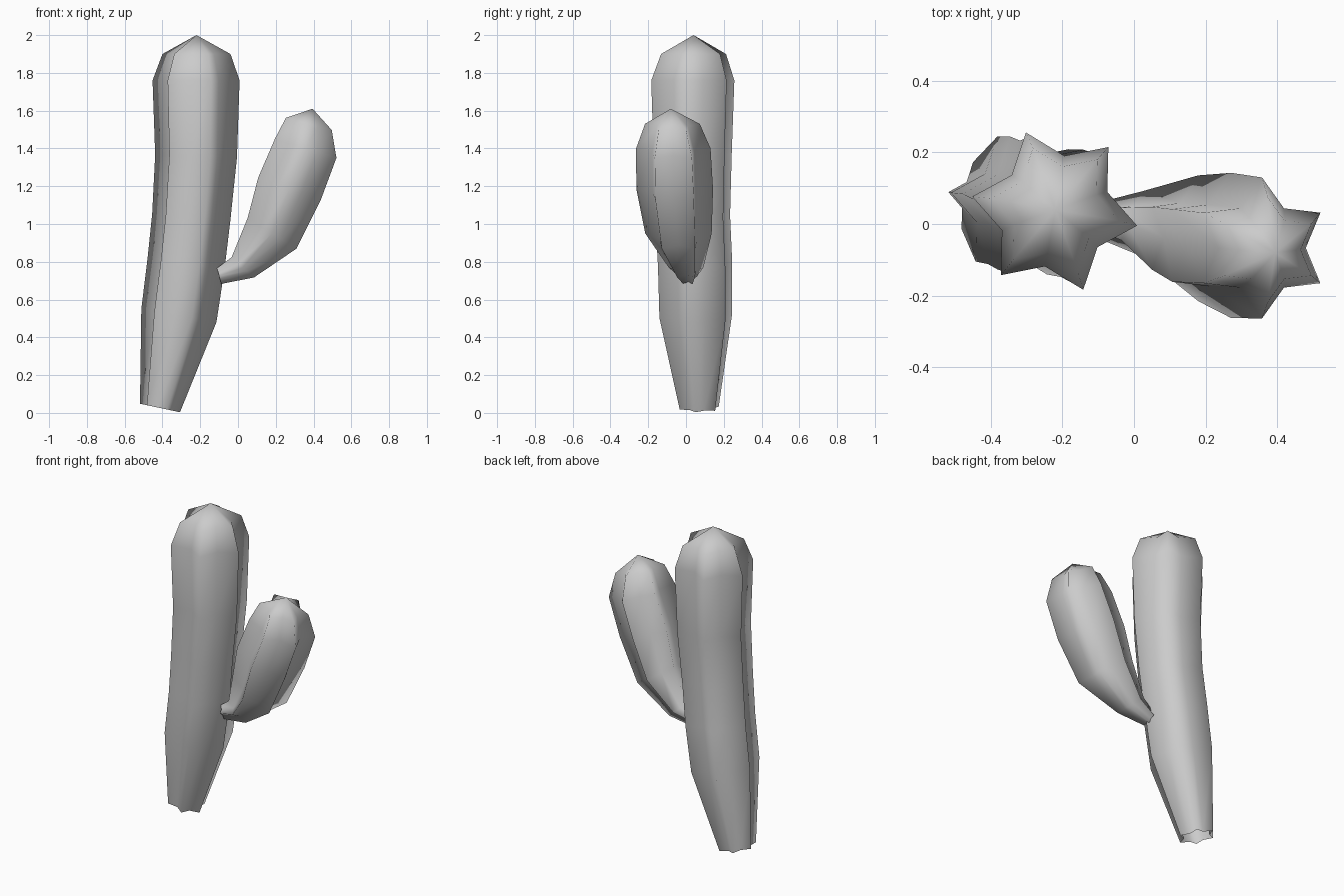
import bpy, bmesh
from math import sin, cos, radians, pi
from mathutils import Vector

if "Cube" in bpy.data.objects:
    bpy.data.objects.remove(bpy.data.objects["Cube"])

RIBS = 6


def ribbed_stem(name, rings, tip, phase, valley):
    """Sweep a six-pointed star through rings (x, y, z, radius, tilt) to a pointed tip."""
    bm = bmesh.new()
    loops = []
    n = RIBS * 2
    for x, y, z, r, tilt in rings:
        t = radians(tilt)
        side = Vector((cos(t), 0, -sin(t)))
        depth = Vector((0, 1, 0))
        loop = []
        for i in range(n):
            a = radians(phase) + i * 2 * pi / n
            rad = r if i % 2 == 0 else r * valley
            loop.append(bm.verts.new(Vector((x, y, z)) + side * cos(a) * rad + depth * sin(a) * rad))
        loops.append(loop)
    for low, high in zip(loops, loops[1:]):
        for i in range(n):
            j = (i + 1) % n
            bm.faces.new((low[i], low[j], high[j], high[i]))
    top = bm.verts.new(tip)
    for i in range(n):
        bm.faces.new((loops[-1][i], loops[-1][(i + 1) % n], top))
    for f in bm.faces:
        f.smooth = True
    mesh = bpy.data.meshes.new(name)
    bm.to_mesh(mesh)
    bm.free()
    obj = bpy.data.objects.new(name, mesh)
    bpy.context.collection.objects.link(obj)
    return obj


# Main trunk, open at the base
ribbed_stem("cactus_trunk", [
    (-0.413, 0.07, 0.026, 0.11, 12),
    (-0.313, 0.052, 0.515, 0.205, 10),
    (-0.275, 0.048, 0.79, 0.209, 8),
    (-0.247, 0.035, 1.04, 0.211, 4),
    (-0.222, 0.035, 1.36, 0.22, 2),
    (-0.222, 0.036, 1.76, 0.234, 0),
    (-0.22, 0.04, 1.90, 0.183, 0),
], (-0.22, 0.04, 2.0), -10, 0.67)

# Side arm growing out of the trunk
ribbed_stem("cactus_arm", [
    (-0.10, 0.01, 0.725, 0.05, 75),
    (0.025, 0.0, 0.77, 0.092, 42),
    (0.18, -0.04, 0.95, 0.176, 32),
    (0.272, -0.06, 1.185, 0.203, 20),
    (0.358, -0.067, 1.40, 0.197, 17),
    (0.375, -0.072, 1.53, 0.145, 15),
], (0.395, -0.08, 1.61), 30, 0.65)
